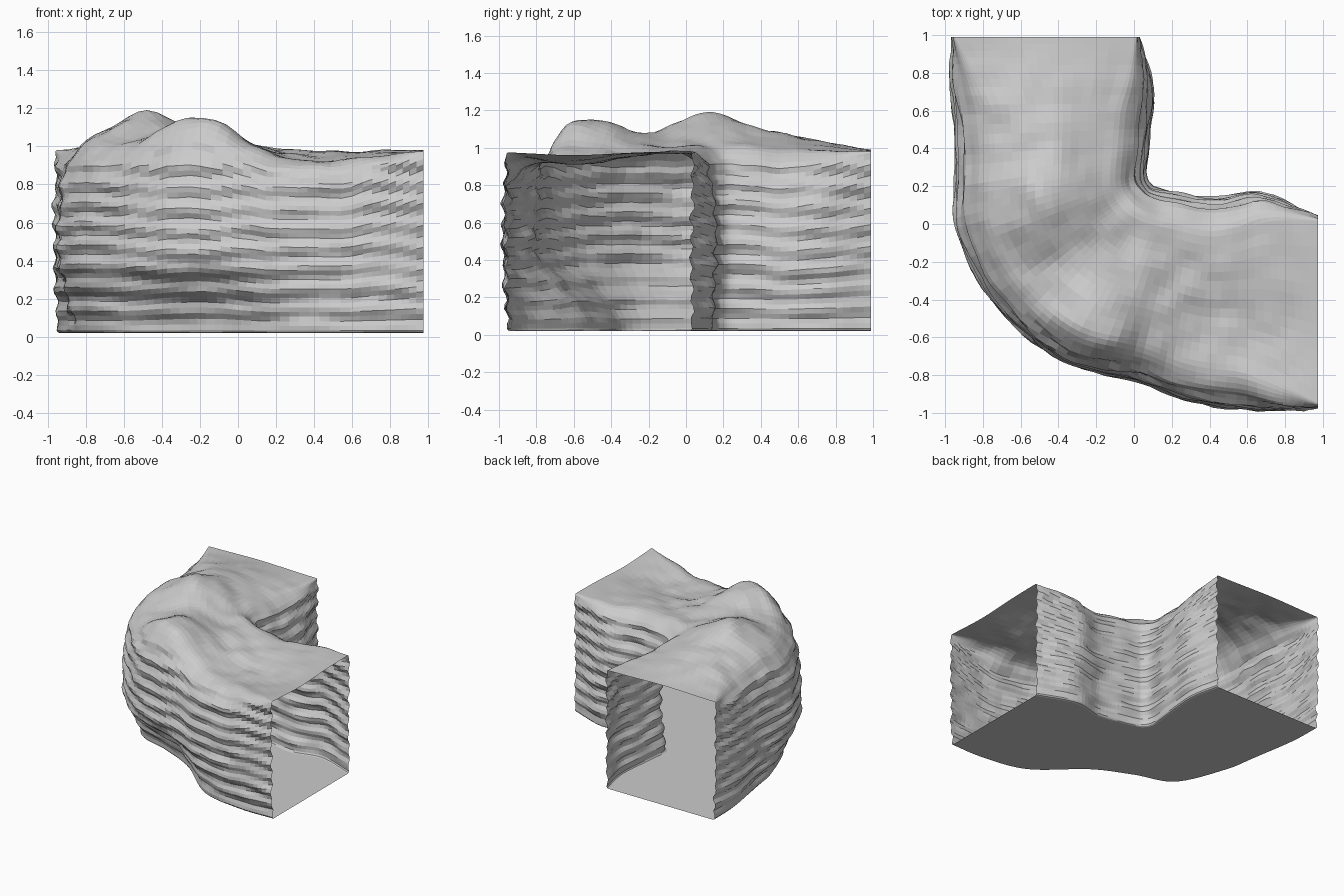
import bpy, bmesh, math
from mathutils import Vector, noise

if "Cube" in bpy.data.objects:
    bpy.data.objects.remove(bpy.data.objects["Cube"])

# Plan stations along the bend: outer wall, outer floor edge, inner wall
STATIONS = [
    ((-.96, .99), (-.95, .99), (.02, .99)),
    ((-.965, .72), (-.94, .72), (.09, .72)),
    ((-.935, .35), (-.88, .35), (.07, .42)),
    ((-.93, -.04), (-.83, .08), (.055, .26)),
    ((-.74, -.41), (-.66, -.30), (.085, .20)),
    ((-.40, -.71), (-.36, -.42), (.13, .18)),
    ((.00, -.82), (-.05, -.57), (.24, .155)),
    ((.30, -.93), (.31, -.87), (.43, .125)),
    ((.70, -.98), (.68, -.95), (.66, .16)),
    ((.975, -.96), (.975, -.95), (.975, .03)),
]
# Roof bumps and hollows: x, y, height, spread
BUMPS = [(-.47, .1, .19, .20), (-.2, -.53, .18, .19), (-.33, -.24, .02, .14),
         (-.5, .55, .08, .22), (.4, -.6, -.06, .24), (.75, -.6, -.03, .2),
         (.1, .05, .02, .15)]
RINGS = 64


def spline(column, t):
    """Catmull-Rom through one column of the stations."""
    pts = [Vector(s[column]) for s in STATIONS]
    f = t * (len(pts) - 1)
    i = min(int(f), len(pts) - 2)
    f -= i
    b, c = pts[i], pts[i + 1]
    a = pts[i - 1] if i else 2 * b - c
    d = pts[i + 2] if i + 2 < len(pts) else 2 * c - b
    return .5 * (2 * b + (c - a) * f + (2 * a - 5 * b + 4 * c - d) * f ** 2
                 + (3 * b - a - 3 * c + d) * f ** 3)


def roof(x, y):
    return .98 + sum(h * math.exp(-((x - bx) ** 2 + (y - by) ** 2) / (2 * s * s))
                     for bx, by, h, s in BUMPS)


def section(ro, ri):
    """Rounded square in (u, w): u from outer to inner wall, w upwards."""
    out = []

    def line(a, b, n):
        out.extend((a[0] + (b[0] - a[0]) * k / n, a[1] + (b[1] - a[1]) * k / n)
                   for k in range(n))

    def arc(cx, cy, rad, start, n):
        for k in range(n):
            a = math.radians(start - 90 * k / n)
            out.append((cx + rad * math.cos(a), cy + rad * math.sin(a)))
    b = .015
    line((0, b), (0, 1 - ro), 32)
    arc(ro, 1 - ro, ro, 180, 8)
    line((ro, 1), (1 - ri, 1), 14)
    arc(1 - ri, 1 - ri, ri, 90, 6)
    line((1, 1 - ri), (1, b), 32)
    arc(1 - b, b, b, 0, 2)
    line((1 - b, 0), (b, 0), 8)
    arc(b, b, b, 270, 2)
    return out


# Tunnel shell, open at both ends, lofted along the bend
bm = bmesh.new()
rings = []
for i in range(RINGS + 1):
    t = i / RINGS
    fade = min(1, math.sin(math.pi * t) * 2.2)
    outer, foot, inner = (spline(c, t) for c in range(3))
    ring = []
    for u, w in section(.012 + .15 * fade, .012 + .11 * fade):
        # wall is undercut towards the foot on the outside of the bend
        k = min(1, w / .42)
        k = k * k * (3 - 2 * k)
        a = foot.lerp(outer, k)
        across = (inner - a).normalized()
        # both walls lean in towards the roof
        top = max(0, (w - .5) * 2) ** 2
        bulge = 1 - math.sin(math.pi * min(w, 1))
        a = a + across * .06 * fade * top
        p = a.lerp(inner - across * fade * (.03 * bulge + .05 * top), u)
        z = .02 + w * (roof(p.x, p.y) - .02)
        # broken horizontal ripples on the side walls, rough rock elsewhere
        side = abs(2 * u - 1) ** 6 * min(1, (1 - w) * 12, w * 12)
        drift = noise.noise((p.x * 2, p.y * 2, z * 2 + 5))
        ripple = .011 * math.sin(2 * math.pi * (z + .03 * drift) / .11)
        rough = noise.noise((p.x * 6, p.y * 6, z * 12))
        p += across * side * (ripple * (1 if u > .5 else -1) + .018 * rough)
        z += .02 * w * noise.noise((p.x * 7, p.y * 7, 3)) * fade
        ring.append(bm.verts.new((p.x, p.y, z)))
    rings.append(ring)
for a, b in zip(rings, rings[1:]):
    n = len(a)
    for j in range(n):
        bm.faces.new((a[j], a[(j + 1) % n], b[(j + 1) % n], b[j]))
bmesh.ops.recalc_face_normals(bm, faces=bm.faces)
mesh = bpy.data.meshes.new("cave_tunnel_bend")
bm.to_mesh(mesh)
bm.free()
tunnel = bpy.data.objects.new("cave_tunnel_bend", mesh)
bpy.context.collection.objects.link(tunnel)
